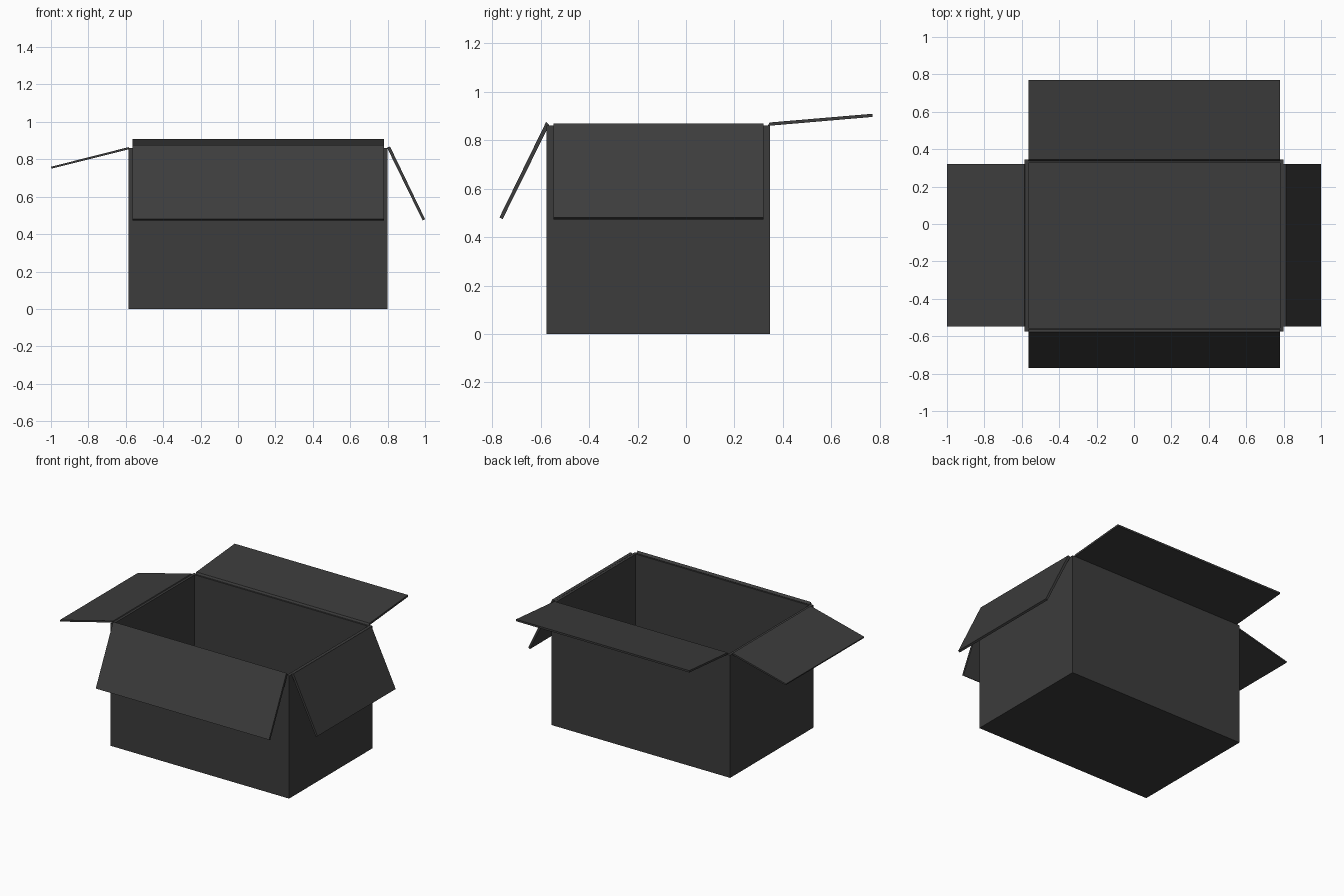
import bpy, bmesh
from mathutils import Vector

if "Cube" in bpy.data.objects:
    bpy.data.objects.remove(bpy.data.objects["Cube"])

# Box extents and board thickness
X0, X1, Y0, Y1, H, T = -0.585, 0.80, -0.576, 0.346, 0.86, 0.02

mat = bpy.data.materials.new("dark_card")
mat.diffuse_color = (0.045, 0.045, 0.045, 1)
mat.use_nodes = True
mat.node_tree.nodes["Principled BSDF"].inputs["Base Color"].default_value = mat.diffuse_color


def finish(name, bm):
    bmesh.ops.recalc_face_normals(bm, faces=bm.faces)
    mesh = bpy.data.meshes.new(name)
    bm.to_mesh(mesh)
    bm.free()
    mesh.materials.append(mat)
    obj = bpy.data.objects.new(name, mesh)
    bpy.context.collection.objects.link(obj)
    return obj


def flap(name, profile, axis, start, end):
    """Extrude a side profile (u, z) along the hinge axis."""
    bm = bmesh.new()
    if axis == 'x':
        pts = [(start, u, z) for u, z in profile]
        move = Vector((end - start, 0, 0))
    else:
        pts = [(u, start, z) for u, z in profile]
        move = Vector((0, end - start, 0))
    face = bm.faces.new([bm.verts.new(p) for p in pts])
    ext = bmesh.ops.extrude_face_region(bm, geom=[face], use_keep_orig=True)
    verts = [g for g in ext['geom'] if isinstance(g, bmesh.types.BMVert)]
    bmesh.ops.translate(bm, verts=verts, vec=move)
    return finish(name, bm)


# Open carton with thick walls and floor
bm = bmesh.new()
bmesh.ops.create_cube(bm, size=1)
for v in bm.verts:
    v.co = (X0 if v.co.x < 0 else X1, Y0 if v.co.y < 0 else Y1, 0 if v.co.z < 0 else H)
top = [f for f in bm.faces if all(v.co.z > H / 2 for v in f.verts)]
bmesh.ops.delete(bm, geom=top, context='FACES_ONLY')
bmesh.ops.recalc_face_normals(bm, faces=bm.faces)
# An open shell's outward direction is checked on its floor
floor = min(bm.faces, key=lambda f: f.calc_center_median().z)
floor.normal_update()
flip = floor.normal.z > 0
box = finish("carton_body", bm)
if flip:
    box.data.flip_normals()
solid = box.modifiers.new("board", 'SOLIDIFY')
solid.thickness = T
solid.offset = -1
solid.use_even_offset = True

# Four folded-out flaps, each shorter than its hinge edge
flap("front_flap", [(-0.577, 0.876), (-0.565, 0.862), (-0.757, 0.474), (-0.77, 0.481)],
     'x', -0.565, 0.78)
flap("back_flap", [(0.337, 0.859), (0.345, 0.873), (0.77, 0.909), (0.77, 0.896)],
     'x', -0.565, 0.78)
flap("left_flap", [(-0.578, 0.855), (-0.585, 0.865), (-1.0, 0.76), (-0.997, 0.75)],
     'y', -0.547, 0.32)
flap("right_flap", [(0.797, 0.862), (0.813, 0.868), (1.0, 0.48), (0.987, 0.473)],
     'y', -0.547, 0.32)
